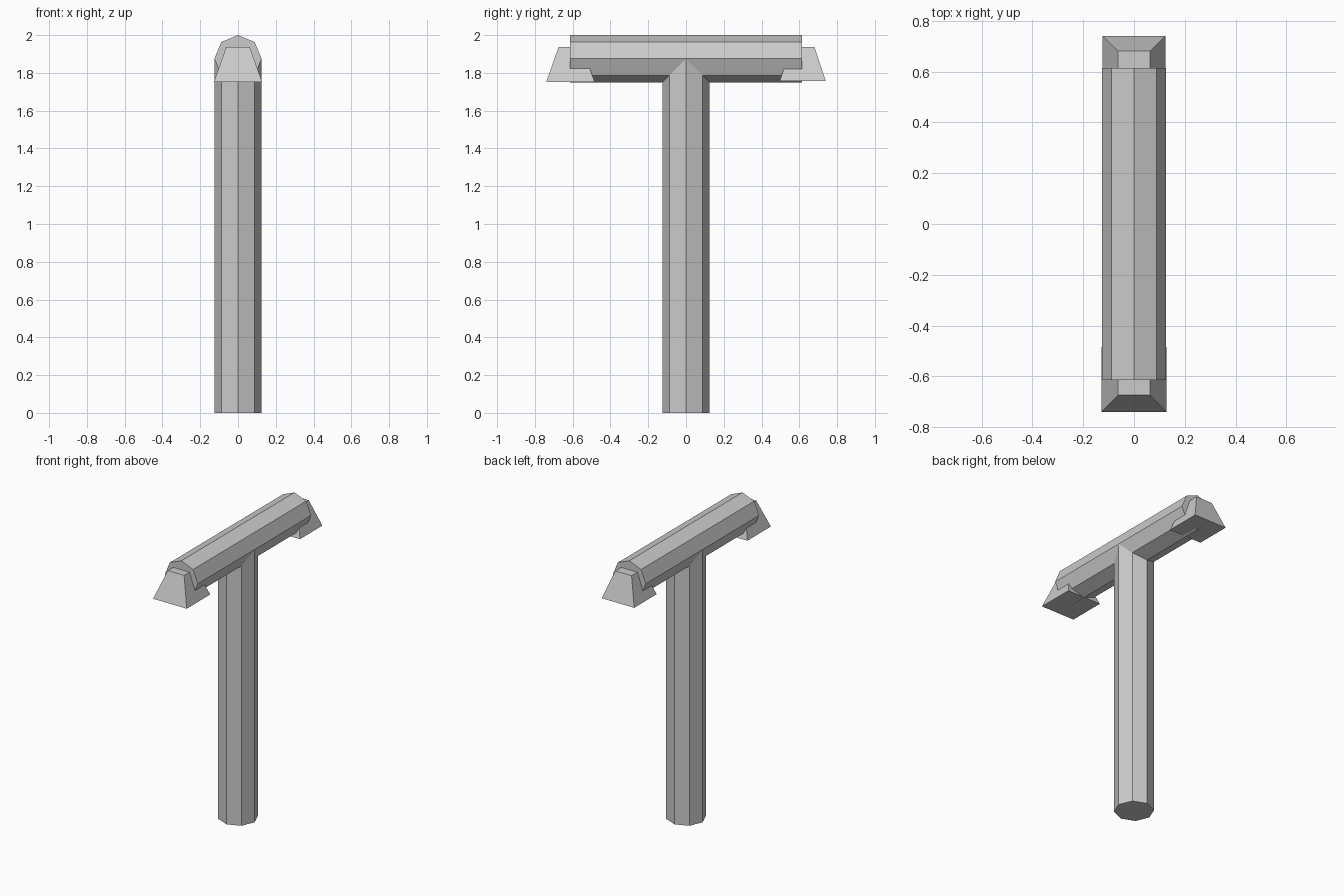
import bpy
import math
from mathutils import Matrix

cube = bpy.data.objects.get("Cube")
if cube:
    bpy.data.objects.remove(cube, do_unlink=True)

grey = bpy.data.materials.new("light grey metal")
grey.use_nodes = True
colour = (0.6, 0.6, 0.6, 1)
grey.diffuse_color = colour
grey.node_tree.nodes["Principled BSDF"].inputs["Base Color"].default_value = colour

RADIUS = 0.125
AXIS_Z = 2 - RADIUS      # height of the crossbar centre line
BAR_HALF = 0.615


def finish(name, transform):
    """Bake the transform into the mesh, name the part and colour it."""
    obj = bpy.context.object
    obj.name = obj.data.name = name
    obj.data.transform(transform)
    obj.data.materials.append(grey)
    return obj


def octagon_tube(name, length, transform):
    bpy.ops.mesh.primitive_cylinder_add(vertices=8, radius=RADIUS, depth=length)
    return finish(name, transform)


def lamp_head(name, y, half_x, half_y, bottom, top):
    """Square tapered lamp housing, open end down."""
    bpy.ops.mesh.primitive_cube_add(size=2)
    obj = bpy.context.object
    for v in obj.data.vertices:
        upper = v.co.z > 0
        v.co.x *= 0.062 if upper else half_x
        v.co.y *= 0.062 if upper else half_y
        v.co.z = top if upper else bottom
    return finish(name, Matrix.Translation((0, y, 0)))


# Upright pole, ending inside the crossbar
octagon_tube("pole", AXIS_Z, Matrix.Translation((0, 0, AXIS_Z / 2)))

# Crossbar running front to back
octagon_tube("crossbar", 2 * BAR_HALF,
             Matrix.Translation((0, 0, AXIS_Z)) @ Matrix.Rotation(math.pi / 2, 4, "X"))

# Lamp housings at both ends
lamp_head("front_lamp", -0.612, 0.128, 0.128, 1.752, 1.938)
lamp_head("back_lamp", 0.618, 0.124, 0.122, 1.757, 1.938)
